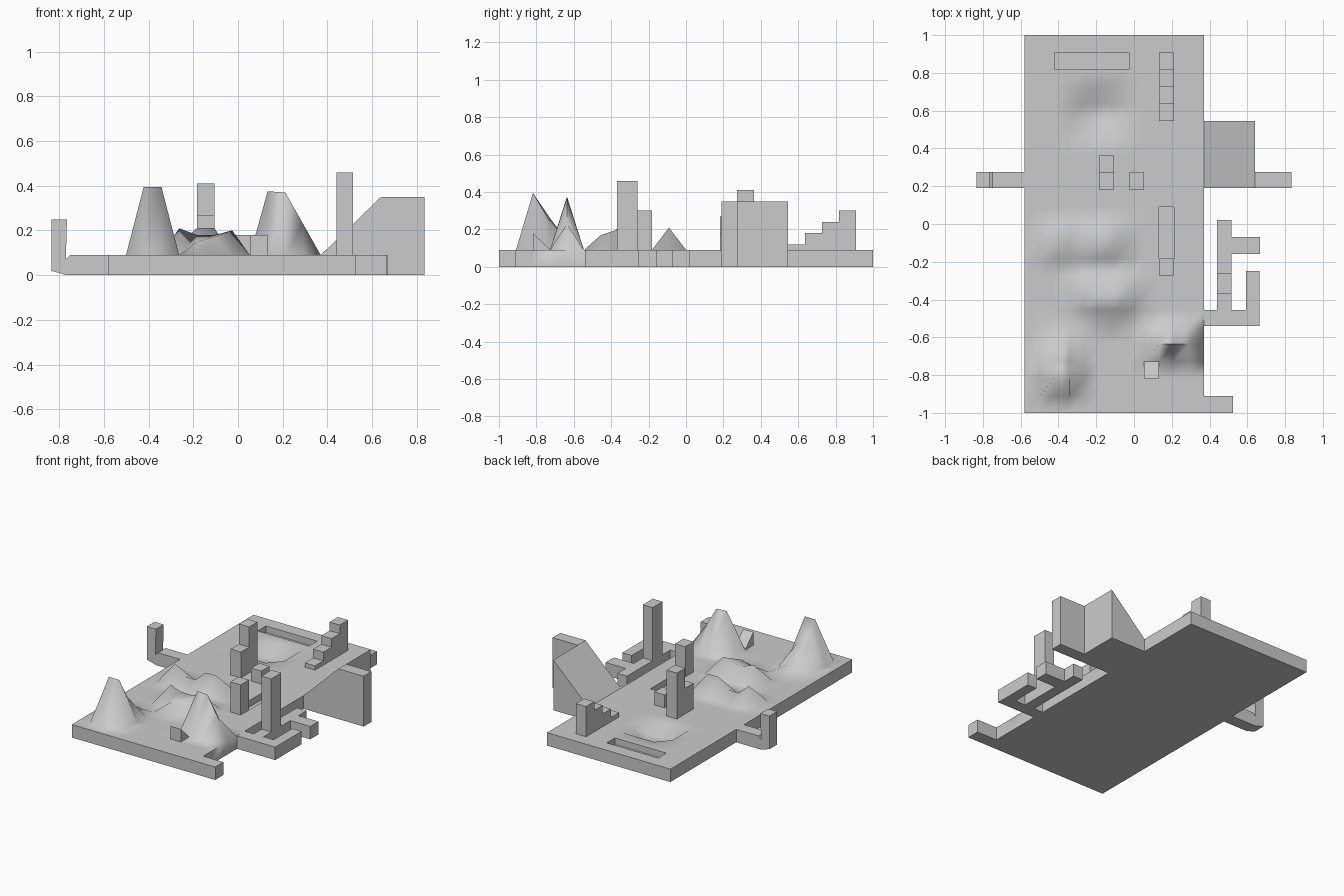
import bpy, bmesh, math

if "Cube" in bpy.data.objects:
    bpy.data.objects.remove(bpy.data.objects["Cube"], do_unlink=True)

# One plain grey for the whole board
grey = bpy.data.materials.new("plain grey")
grey.use_nodes = True
GREY = (0.6, 0.6, 0.6, 1)
grey.diffuse_color = GREY
next(n for n in grey.node_tree.nodes if n.type == 'BSDF_PRINCIPLED').inputs["Base Color"].default_value = GREY

LEFT, RIGHT, TOP = -0.58, 0.37, 0.09
COLS, ROWS = 12, 22


def gx(i):
    return LEFT + (RIGHT - LEFT) * i / COLS


def gy(j):
    return -1 + 2 * j / ROWS


def finish(name, bm):
    bmesh.ops.recalc_face_normals(bm, faces=bm.faces)
    mesh = bpy.data.meshes.new(name)
    bm.to_mesh(mesh)
    bm.free()
    mesh.materials.append(grey)
    obj = bpy.data.objects.new(name, mesh)
    bpy.context.collection.objects.link(obj)
    return obj


def prism(name, profile, y0, y1):
    """Extrude an x-z profile along y."""
    bm = bmesh.new()
    face = bm.faces.new([bm.verts.new((x, y0, z)) for x, z in profile])
    new = bmesh.ops.extrude_face_region(bm, geom=[face])["geom"]
    for v in new:
        if isinstance(v, bmesh.types.BMVert):
            v.co.y = y1
    return finish(name, bm)


def box(name, x0, x1, y0, y1, z0, z1):
    return prism(name, [(x0, z0), (x1, z0), (x1, z1), (x0, z1)], y0, y1)


def cell_block(name, i, j, top):
    return box(name, gx(i), gx(i + 1), gy(j), gy(j + 1), TOP, top)


# Terrain: heights of the lattice points that leave the flat plane
heights = {
    (2, 2): .395, (3, 2): .395, (2, 3): .26, (3, 3): .24, (2, 4): .14, (3, 4): .13,
    (9, 4): .375, (10, 4): .37, (11, 4): .23,
    (5, 6): .15, (6, 6): .17, (4, 7): .21, (5, 7): .18, (6, 7): .18, (7, 7): .2,
    (2, 10): .21, (3, 10): .14, (4, 10): .14, (5, 10): .21, (6, 10): .21,
}
# Shallow basin
for i in (4, 5, 6):
    for j in (17, 18):
        heights[i, j] = .03

bm = bmesh.new()
grid = [[bm.verts.new((gx(i), gy(j), heights.get((i, j), TOP)))
         for j in range(ROWS + 1)] for i in range(COLS + 1)]
cells = {}
for i in range(COLS):
    for j in range(ROWS):
        cells[i, j] = bm.faces.new((grid[i][j], grid[i + 1][j],
                                    grid[i + 1][j + 1], grid[i][j + 1]))

# Board sides and underside
rim = [e for e in bm.edges if e.is_boundary]
skirt = bmesh.ops.extrude_edge_only(bm, edges=rim)["geom"]
for v in skirt:
    if isinstance(v, bmesh.types.BMVert):
        v.co.z = 0
bmesh.ops.contextual_create(bm, geom=[e for e in bm.edges if e.is_boundary])

# Sunken slots
for i0, i1, j0, j1 in ((2, 7, 20, 21), (9, 10, 9, 12)):
    faces = [cells[i, j] for i in range(i0, i1) for j in range(j0, j1)]
    new = bmesh.ops.extrude_face_region(bm, geom=faces)["geom"]
    for v in new:
        if isinstance(v, bmesh.types.BMVert):
            v.co.z -= .045
    bmesh.ops.delete(bm, geom=[f for f in faces if f.is_valid], context='FACES')

terrain = finish("terrain_board", bm)
bpy.context.view_layer.objects.active = terrain
terrain.select_set(True)
bpy.ops.object.shade_smooth_by_angle(angle=math.radians(85))

# Staircase
for k in range(4):
    cell_block(f"stair_{k + 1}", 9, 17 + k, .12 + .06 * k)

# Standing blocks
cell_block("tall_column", 5, 14, .41)
cell_block("short_column", 5, 13, .27)
cell_block("small_block", 7, 13, .18)
cell_block("slot_end_block", 9, 8, .30)

# Wedge block: upright at the front, sloping down to the back
wedge = cell_block("wedge_block", 8, 2, .18)
for v in wedge.data.vertices:
    if v.co.y > gy(2.5) and v.co.z > .1:
        v.co.z = TOP + .002

# Ramp and end wall
prism("side_ramp", [(RIGHT, 0), (.64, 0), (.64, .35), (RIGHT, TOP)], .19, .545)
box("ramp_end_wall", .64, .835, .19, .275, 0, .35)

# Side paths and tower
box("front_corner_path", RIGHT, .525, -1, -.91, 0, TOP)
box("entry_path", RIGHT, .665, -.54, -.455, 0, TOP)
box("outer_path", .593, .665, -.455, -.25, 0, TOP)
box("long_path", .44, .515, -.455, .02, 0, TOP)
box("branch_path", .515, .668, -.16, -.07, 0, TOP)
box("path_tower", .44, .515, -.37, -.26, TOP, .46)

# Hooked arm on the far side
prism("hooked_arm", [(-.835, .02), (-.765, 0), (LEFT, 0), (LEFT, TOP), (-.75, TOP),
                     (-.77, .07), (-.765, .25), (-.835, .25)], .19, .275)
